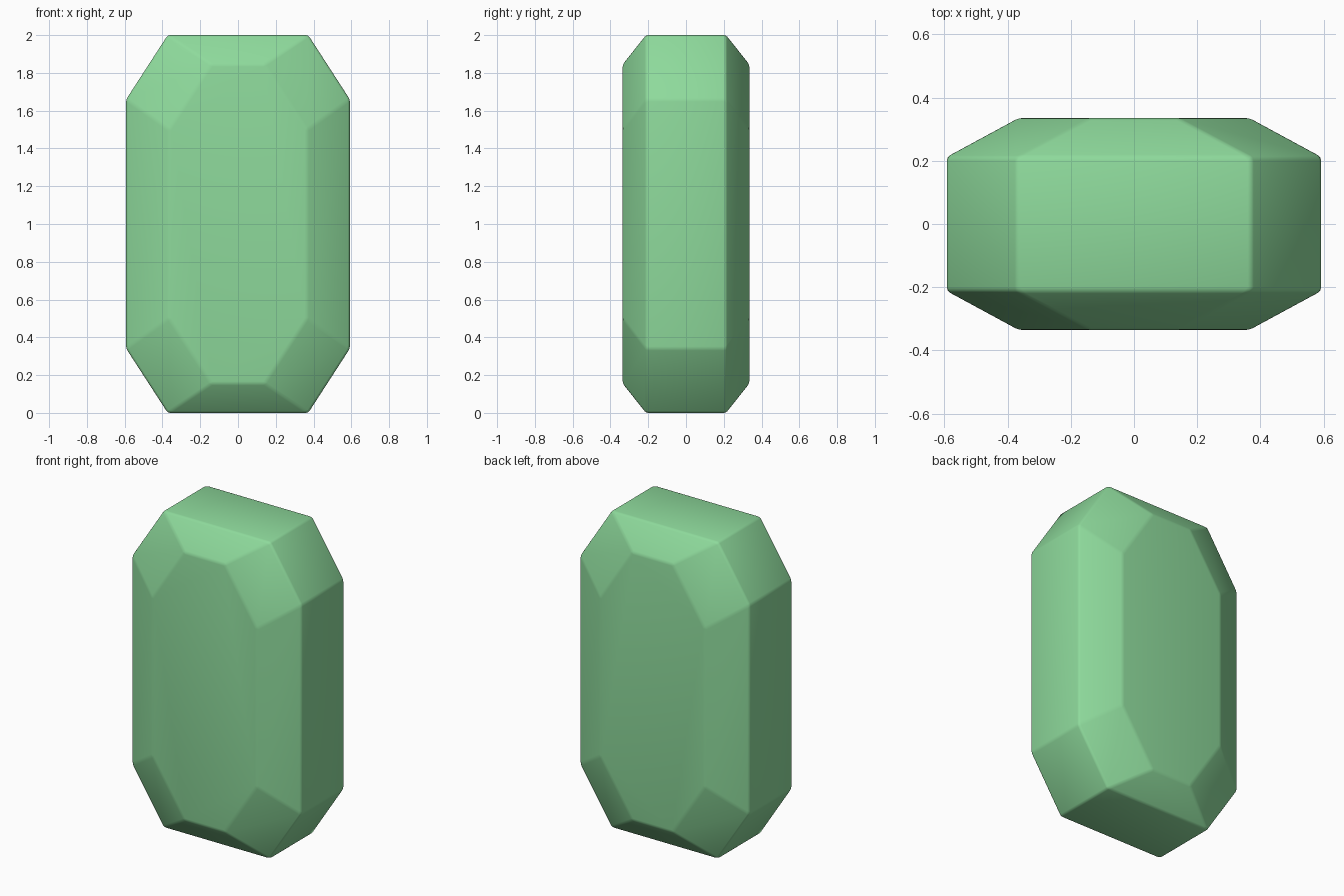
import bpy, bmesh, math

if "Cube" in bpy.data.objects:
    bpy.data.objects.remove(bpy.data.objects["Cube"])


def octagon(bm, top_x, top_z, side_x, side_z, y):
    """Ring of an upright octagon, mirrored about x = 0 and z = 1."""
    quarter = [(side_x, side_z), (top_x, top_z)]
    half = quarter + [(-x, z) for x, z in reversed(quarter)]
    pts = half + [(-x, -z) for x, z in half]
    return [bm.verts.new((x, y, z + 1)) for x, z in pts]


# Gem: four octagon rings, small table faces front and back
bm = bmesh.new()
table = (0.14, 0.845, 0.365, 0.50)
girdle = (0.372, 1.0, 0.592, 0.66)
rings = [octagon(bm, *table, -0.335), octagon(bm, *girdle, -0.212),
         octagon(bm, *girdle, 0.212), octagon(bm, *table, 0.335)]
for a, b in zip(rings, rings[1:]):
    for i in range(8):
        j = (i + 1) % 8
        bm.faces.new((a[i], a[j], b[j], b[i]))
bm.faces.new(rings[0])
bm.faces.new(rings[-1])
bmesh.ops.recalc_face_normals(bm, faces=bm.faces)

mesh = bpy.data.meshes.new("gem")
bm.to_mesh(mesh)
bm.free()
gem = bpy.data.objects.new("gem", mesh)
bpy.context.collection.objects.link(gem)

# Softly rounded facet edges
bevel = gem.modifiers.new("edge_bevel", 'BEVEL')
bevel.width = 0.012
bevel.segments = 2
bevel.limit_method = 'ANGLE'
bevel.angle_limit = math.radians(10)
mesh.polygons.foreach_set("use_smooth", [True] * len(mesh.polygons))

# Green stone
mat = bpy.data.materials.new("green_stone")
mat.diffuse_color = (0.27, 0.70, 0.33, 1)
mat.use_nodes = True
mat.node_tree.nodes["Principled BSDF"].inputs["Base Color"].default_value = mat.diffuse_color
mesh.materials.append(mat)
